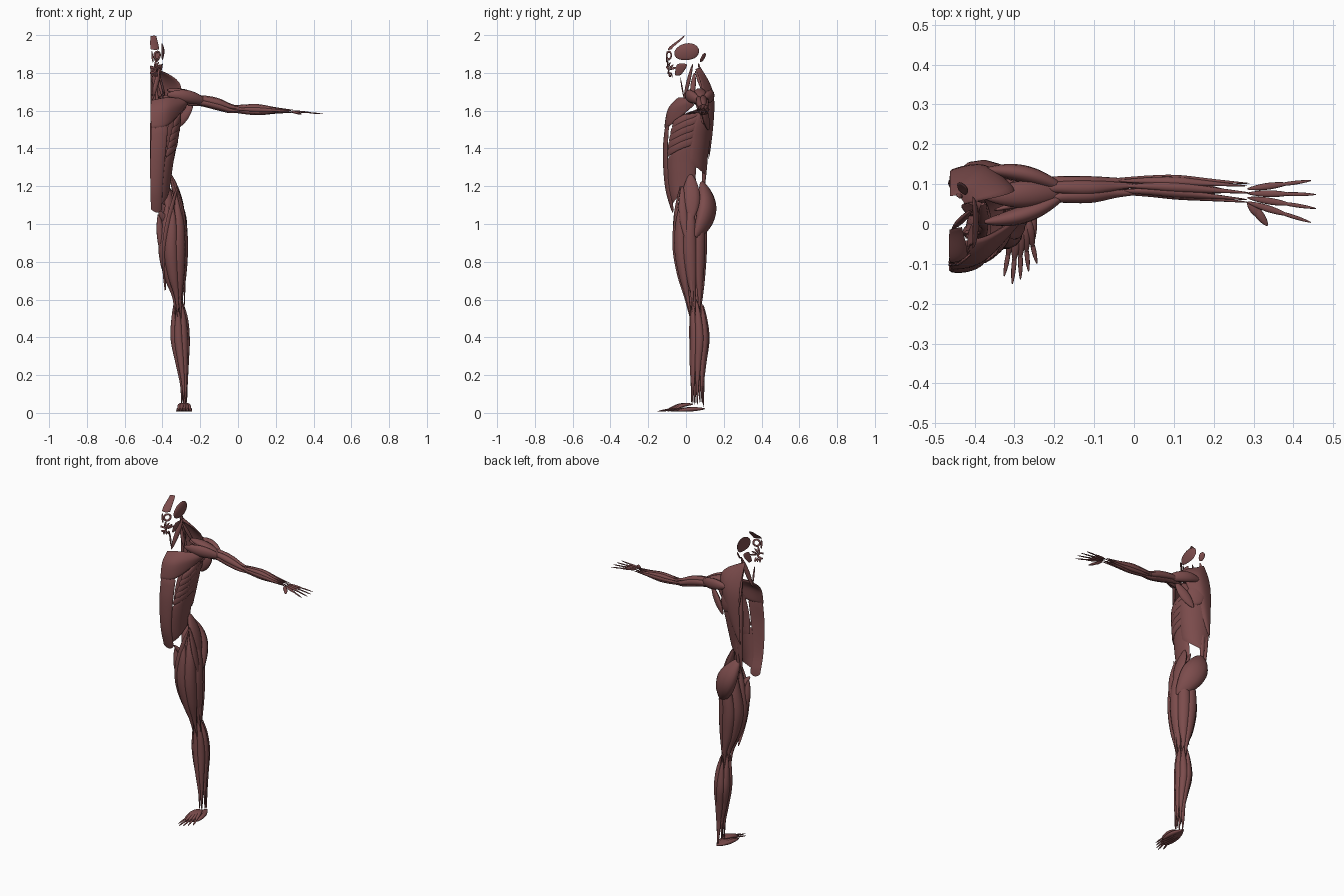
import bpy, bmesh, math
from math import sin, cos, pi
from mathutils import Vector as V

if "Cube" in bpy.data.objects:
    bpy.data.objects.remove(bpy.data.objects["Cube"])

M = -0.465  # body midline, only one half is modelled
NORMAL = {"x": V((1, 0, 0)), "y": V((0, 1, 0)), "z": V((0, 0, 1)),
          "back": V((.5, 1, 0)), "front": V((.6, -1, 0))}
mat = bpy.data.materials.new("muscle_red")
mat.diffuse_color = (0.2, 0.072, 0.072, 1)
mat.use_nodes = True
mat.node_tree.nodes["Principled BSDF"].inputs["Base Color"].default_value = mat.diffuse_color


def spline(p, t):
    s = max(0, min(t, 0.9999)) * (len(p) - 1)
    i = int(s)
    f = s - i
    a, b, c, d = (p[max(0, min(len(p) - 1, i + k))] for k in (-1, 0, 1, 2))
    return [0.5 * (2*y + (z - x)*f + (2*x - 5*y + 4*z - w)*f*f + (3*y - x - 3*z + w)*f**3)
            for x, y, z, w in zip(a, b, c, d)]


def finish(bm, name):
    bmesh.ops.remove_doubles(bm, verts=bm.verts, dist=1e-5)
    bmesh.ops.recalc_face_normals(bm, faces=bm.faces)
    me = bpy.data.meshes.new(name)
    bm.to_mesh(me)
    bm.free()
    me.materials.append(mat)
    bpy.context.collection.objects.link(bpy.data.objects.new(name, me))


def tube(name, path, flat=0.6, n=20, sides=12):
    """Skin a path(t) giving centre, half width and thin direction."""
    bm = bmesh.new()
    rings, c = [], [path(i / n) for i in range(n + 1)]
    for i, (p, r, nor) in enumerate(c):
        tan = (c[min(n, i + 1)][0] - c[max(0, i - 1)][0]).normalized()
        wide = tan.cross(nor).normalized()
        thin = wide.cross(tan) * flat
        rings.append([bm.verts.new(p + r * (wide * cos(k * 2 * pi / sides) + thin * sin(k * 2 * pi / sides)))
                      for k in range(sides)])
    for a, b in zip(rings, rings[1:]):
        for k in range(sides):
            bm.faces.new((a[k], a[k - 1], b[k - 1], b[k]))
    bm.faces.new(rings[0])
    bm.faces.new(rings[-1])
    finish(bm, name)


def muscle(name, a, b, r, normal="y", flat=0.6, bow=(0, 0, 0)):
    """Spindle from a to b, swelling to r in the middle and bowed sideways."""
    a, b, bow = V(a), V(b), V(bow)
    tube(name, lambda t: (a.lerp(b, t) + bow * sin(pi * t), r * (.2 + .8 * max(0, sin(pi * t)) ** .8), NORMAL[normal]), flat)


def limb(name, axis, u, v, names):
    """Bundle of bellies around an axis of x, y, z and two half widths; bellies thin to tendons."""
    n = len(names)
    for k, part in enumerate(names):
        d = k * 2 * pi / n

        def path(t):
            x, y, z, ra, rb = spline(axis, k % 3 * .04 + t * (1 - k % 3 * .04 - k % 2 * .03))
            r = math.sqrt(ra * rb) * (.2 + 1.7 / n) * (.14 + .86 * max(0, sin(pi * t ** .85)) ** .7)
            return V((x, y, z)) + NORMAL[u] * cos(d) * (ra - .8 * r) + NORMAL[v] * sin(d) * (rb - .8 * r), r, \
                NORMAL[u] * cos(d) + NORMAL[v] * sin(d)
        tube(name + "_" + part, path, .8, 28)

    def core(t):
        x, y, z, ra, rb = spline(axis, .05 + t * .8)
        return V((x, y, z)), ra * .6 * (.1 + .9 * max(0, sin(pi * t)) ** .7), NORMAL[v]
    tube(name + "_core", core, 1)


def sheet(name, at, thick=0.006, n=18):
    """Lens-edged sheet over at(u, v)."""
    bm = bmesh.new()
    grids, e = ([], []), .01
    for j in range(n + 1):
        for g in grids:
            g.append([])
        for i in range(n + 1):
            u, v = i / n, j / n
            du = at(min(1, u + e), v) - at(max(0, u - e), v)
            dv = at(u, min(1, v + e)) - at(u, max(0, v - e))
            nor = du.cross(dv).normalized() * thick * max(0, 16 * u * (1 - u) * v * (1 - v)) ** .35
            for g, s in zip(grids, (1, -1)):
                g[j].append(bm.verts.new(at(u, v) + nor * s))
    for g in grids:
        for j in range(n):
            for i in range(n):
                bm.faces.new((g[j][i], g[j][i + 1], g[j + 1][i + 1], g[j + 1][i]))
    finish(bm, name)


def patch(name, rows, thick):
    sheet(name, lambda u, v: V(spline([spline(r, u) for r in rows], v)), thick)


# half shells: bottom, top, then rows of half width, front y, back y
TRUNK = (1.05, 1.70, [(.10, -.07, .09), (.10, -.10, .095), (.115, -.112, .10), (.137, -.112, .118), (.152, -.09, .138), (.12, .0, .13)])
HEAD = (1.77, 2.0, [(.042, -.085, .0), (.06, -.1, .08), (.07, -.097, .11), (.048, -.01, .05)])


def on(shell, a, z, off=0):
    w, yf, yb = spline(shell[2], (z - shell[0]) / (shell[1] - shell[0]))
    a = math.radians(max(0, min(180, a)))
    c = cos(a)
    return V((M + (w + off) * max(0, sin(a)) ** .85,
              (yf + yb) / 2 - ((yb - yf) / 2 + off) * math.copysign(abs(c) ** .85, c), z))


def band(name, shell, a0, a1, z0, z1, slope=0, off=0, thick=.006, rnd=.15):
    """Sheet wrapped on a shell between two angles and heights, corners rounded."""
    def at(u, v):
        p, q = 2 * u - 1, 2 * v - 1
        u, v = (1 + p * math.sqrt(1 - rnd * q * q)) / 2, (1 + q * math.sqrt(1 - rnd * p * p)) / 2
        return on(shell, a0 + (a1 - a0) * u, z0 + (z1 - z0) * v + slope * u, off)
    sheet(name, at, thick)


# trunk walls
band("abdominal_column", TRUNK, 0, 36, 1.06, 1.53, 0, .003, .008)
band("rib_layer", TRUNK, 38, 165, 1.3, 1.57, .06, -.012, .004)
band("side_oblique", TRUNK, 27, 122, 1.09, 1.34, .13, 0)
for i in range(5):
    band("rib_slip_%d" % i, TRUNK, 36 + 3*i, 118, 1.35 + .038*i, 1.395 + .038*i, .085, .004, .007)
band("broad_back", TRUNK, 98, 178, 1.32, 1.61, -.08, .007, .007)
band("blade_cover", TRUNK, 112, 162, 1.52, 1.66, 0, .012, .009, .4)
for i in range(2):
    muscle("spinal_column_%d" % i, (M + .015 + .02*i, .09, 1.16), (M + .02 + .01*i, .08, 1.74), .02, "back", .8, (.008*i, .015, 0))

# chest, upper back and shoulder
patch("chest_fan", [[(-.46, -.045, 1.655), (-.37, -.03, 1.67), (-.27, .03, 1.66)],
      [(-.464, -.09, 1.6), (-.375, -.075, 1.61), (-.265, .035, 1.645)],
      [(-.46, -.114, 1.51), (-.375, -.085, 1.52), (-.27, .045, 1.63)]], .009)
patch("shoulder_cape", [[(-.462, .07, 1.84), (-.462, .13, 1.65), (-.462, .12, 1.34)],
      [(-.44, .07, 1.83), (-.375, .14, 1.67), (-.45, .122, 1.36)],
      [(-.425, .05, 1.82), (-.3, .085, 1.712), (-.43, .125, 1.4)]], .007)
for nm, y, z, nor in (("front", .005, 1.685, "y"), ("middle", .07, 1.71, "z"), ("back", .135, 1.685, "y")):
    muscle("shoulder_cap_" + nm, (-.375, y, z), (-.165, .08, 1.645), .034, nor, .65, (0, (y - .07) * .25, .01))
muscle("back_to_arm", (-.34, .12, 1.5), (-.24, .085, 1.64), .03, "back", .5)
muscle("blade_upper", (-.42, .12, 1.67), (-.27, .08, 1.68), .022, "z")
muscle("blade_inner", (-.41, .11, 1.57), (-.27, .07, 1.65), .045, "back", .3)
muscle("armpit_link", (-.35, .035, 1.66), (-.17, .08, 1.63), .017)

# arm
limb("upper_arm", [(-.29, .08, 1.66, .033, .022), (-.19, .085, 1.652, .035, .03), (-.11, .085, 1.635, .035, .033),
     (-.04, .09, 1.612, .026, .026), (.03, .092, 1.604, .02, .012)], "y", "z",
     ["back", "back_upper", "front_upper", "front_lower", "back_lower"])
limb("forearm", [(-.05, .095, 1.61, .02, .016), (.04, .095, 1.607, .027, .026), (.11, .092, 1.605, .031, .029),
     (.2, .085, 1.601, .028, .017), (.29, .078, 1.597, .025, .008)], "y", "z",
     ["outer", "finger_lifter", "wrist_lifter", "thumb_lifter", "thumb_side", "wrist_bender", "finger_bender", "outer_bender"])

# hand
for i in range(4):
    tip = V((.458 - .006 * (i - 1.5) ** 2, .004 + .035 * i, 1.582))
    root = V((.285, .055 + .011 * i, 1.599))
    muscle("palm_%d" % i, root, root.lerp(tip, .65), .0085, "z")
    muscle("finger_%d" % i, root.lerp(tip, .4), tip, .005, "z")
muscle("thumb_pad", (.295, .05, 1.593), (.335, -.004, 1.582), .011, "z")
muscle("thumb_base", (.285, .055, 1.595), (.32, .015, 1.586), .011, "z")

# hip
muscle("seat_large", (-.425, .085, 1.22), (-.285, .05, .93), .073, "back", .62, (0, .042, 0))
muscle("seat_middle", (-.355, .025, 1.26), (-.285, .03, 1.03), .046, "x", .45)
muscle("hip_side_strap", (-.325, -.02, 1.2), (-.275, .01, .9), .022, "x", .5, (.008, -.01, 0))
muscle("hip_inner", (-.38, .05, 1.24), (-.35, .02, .97), .026, "front", .6, (0, -.03, 0))
muscle("hip_link", (-.42, -.035, 1.07), (-.34, .02, .96), .02, "y", .5)
muscle("hip_deep", (-.43, .08, 1.15), (-.3, .04, 1.08), .025, "y", .5)

# leg
limb("thigh", [(-.345, .022, 1.16, .028, .05), (-.34, .022, 1.02, .066, .088), (-.345, .02, .87, .08, .093),
     (-.335, .028, .73, .062, .076), (-.32, .04, .61, .029, .05), (-.315, .045, .5, .023, .025)], "x", "y",
     ["outer", "back_outer", "back_inner", "large_puller", "slender", "front_inner", "front"])
muscle("thigh_strap", (-.32, -.03, 1.2), (-.385, .03, .65), .017, "front", .45, (-.03, -.055, 0))
muscle("thigh_long_puller", (-.42, -.02, 1.05), (-.36, .02, .75), .026, "front", .7, (-.01, -.01, 0))
muscle("thigh_band", (-.275, .02, .92), (-.285, .035, .53), .009, "x", .4)
limb("shank", [(-.317, .055, .6, .022, .03), (-.31, .065, .5, .045, .048), (-.307, .071, .39, .052, .055),
     (-.297, .064, .27, .037, .046), (-.287, .06, .15, .021, .036), (-.286, .06, .045, .016, .033)], "x", "y",
     ["outer", "calf_outer", "calf_inner", "inner", "inner_front", "front", "front_outer"])
muscle("heel_tendon", (-.3, .09, .3), (-.285, .092, .03), .012, "y", .5)

# foot
for i in range(5):
    tip = V((-.326 + .0205 * i, -.155 + .02 * abs(i - 1.2), .008))
    ankle = V((-.295 + .005 * i, .035, .045))
    heel = V((-.285, .1, .022))
    muscle("foot_back_%d" % i, ankle, ankle.lerp(tip, .7), .013, "z", .7, (0, 0, .009))
    muscle("toe_%d" % i, ankle.lerp(tip, .5), tip, .006, "z")
    muscle("sole_%d" % i, heel, heel.lerp(tip, .75), .014, "z", .8, ((i - 2) * .005, 0, .002))

# neck
muscle("neck_front_strap", (-.408, .035, 1.845), (-.455, -.012, 1.655), .014, "front", .6)
muscle("neck_side", (-.432, .045, 1.8), (-.395, .03, 1.66), .014, "x")
muscle("neck_back", (-.437, .066, 1.85), (-.455, .125, 1.58), .018, "back")
muscle("neck_lifter", (-.425, .05, 1.81), (-.385, .11, 1.67), .012, "x")
muscle("throat_strap", (-.456, -.03, 1.775), (-.455, -.01, 1.66), .006, "y")

# head
band("forehead", HEAD, 0, 40, 1.922, 1.997, 0, 0, .003)
band("temple", HEAD, 56, 124, 1.868, 1.957, 0, 0, .005, .45)
band("scalp_back", HEAD, 138, 165, 1.857, 1.905, 0, 0, .004, .45)
band("jaw_muscle", HEAD, 68, 100, 1.785, 1.85, 0, .004, .005, .3)
tube("eye_ring", lambda t: (on(HEAD, 30 + 15 * cos(2*pi*t), 1.892 + .02 * sin(2*pi*t)), .006, NORMAL["front"]), .5)
tube("mouth_ring", lambda t: (on(HEAD, 27 * sin(pi*t), 1.815 + .015 * cos(pi*t), .005), .006, NORMAL["front"]), .5)
for i in range(4):  # cheek straps fan into the mouth corner
    muscle("cheek_strap_%d" % i, on(HEAD, 72 - 15*i, 1.83 + .014*i, .003), on(HEAD, 32 - 5*i, 1.818 + .004*i, .003), .006, "front", .4)
for i in range(3):  # chin straps
    muscle("chin_strap_%d" % i, on(HEAD, 12 + 14*i, 1.805, .002), on(HEAD, 12 + 20*i, 1.777, .002), .006, "front", .4)
muscle("nose_strap", on(HEAD, 5, 1.915), on(HEAD, 10, 1.855, .004), .006, "front", .4)

bpy.ops.object.select_all(action='SELECT')
bpy.context.view_layer.objects.active = bpy.context.selected_objects[0]
bpy.ops.object.shade_smooth_by_angle(angle=math.radians(50))
